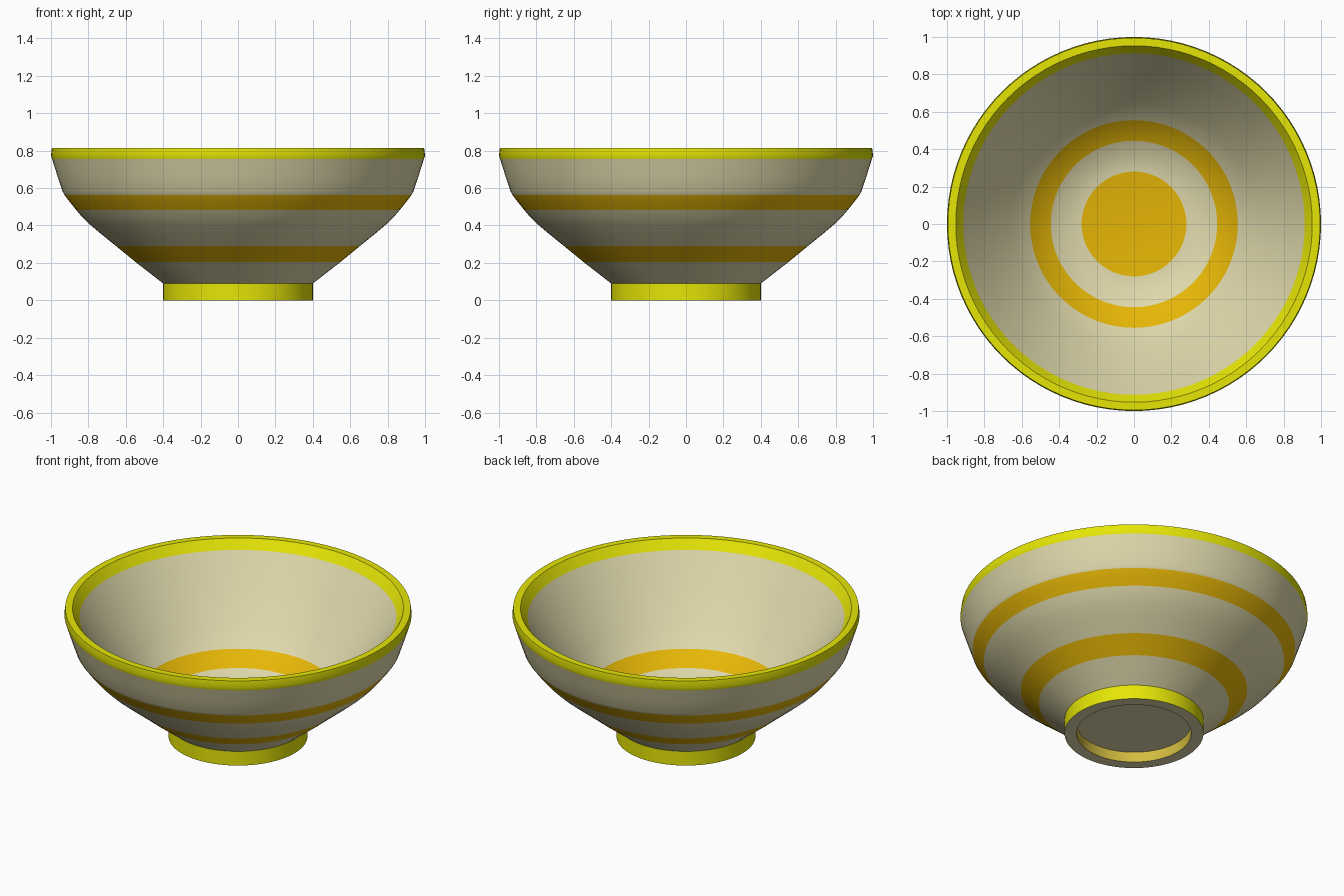
import bpy, bmesh, math

if "Cube" in bpy.data.objects:
    bpy.data.objects.remove(bpy.data.objects["Cube"])

SEGMENTS = 96


def make_material(name, colour):
    mat = bpy.data.materials.new(name)
    mat.diffuse_color = (*colour, 1.0)
    mat.use_nodes = True
    mat.node_tree.nodes["Principled BSDF"].inputs["Base Color"].default_value = mat.diffuse_color
    return mat


CREAM, YELLOW, ORANGE, GOLD = range(4)
materials = [
    make_material("cream", (0.74, 0.69, 0.41)),
    make_material("yellow", (0.79, 0.79, 0.002)),
    make_material("orange", (0.79, 0.47, 0.002)),
    make_material("pale_gold", (0.65, 0.50, 0.05)),
]


def lathe(name, profile):
    """Revolve (radius, z, colour of the band leading to the next point) about z."""
    bm = bmesh.new()
    rings = []
    for r, z, _ in profile:
        if r == 0:
            rings.append([bm.verts.new((0, 0, z))] * SEGMENTS)
        else:
            rings.append([bm.verts.new((r * math.cos(2 * math.pi * i / SEGMENTS),
                                        r * math.sin(2 * math.pi * i / SEGMENTS), z))
                          for i in range(SEGMENTS)])
    for (lower, upper, point) in zip(rings, rings[1:], profile):
        for i in range(SEGMENTS):
            j = (i + 1) % SEGMENTS
            corners = list(dict.fromkeys((lower[i], lower[j], upper[j], upper[i])))
            bm.faces.new(corners).material_index = point[2]
    bmesh.ops.recalc_face_normals(bm, faces=bm.faces)
    mesh = bpy.data.meshes.new(name)
    bm.to_mesh(mesh)
    bm.free()
    for mat in materials:
        mesh.materials.append(mat)
    obj = bpy.data.objects.new(name, mesh)
    bpy.context.collection.objects.link(obj)
    bpy.ops.object.select_all(action='DESELECT')
    obj.select_set(True)
    bpy.context.view_layer.objects.active = obj
    bpy.ops.object.shade_smooth_by_angle(angle=math.radians(30))
    return obj


# Whole bowl: underside, foot, outer wall, rim, inner wall, floor
lathe("bowl", [
    # recess under the foot and the foot ring
    (0, 0.068, CREAM), (0.33, 0.065, GOLD), (0.33, 0, CREAM), (0.40, 0, YELLOW),
    # outer wall with two stripes
    (0.40, 0.09, CREAM), (0.547, 0.204, ORANGE), (0.652, 0.29, CREAM),
    (0.73, 0.353, CREAM), (0.795, 0.408, CREAM), (0.833, 0.445, CREAM),
    (0.865, 0.483, ORANGE), (0.903, 0.53, ORANGE), (0.928, 0.564, CREAM),
    (0.937, 0.58, CREAM), (0.967, 0.67, CREAM),
    # rim
    (0.994, 0.755, YELLOW), (1.0, 0.775, YELLOW), (0.995, 0.815, YELLOW),
    (0.953, 0.815, YELLOW),
    # inner wall with one stripe, then the round floor patch
    (0.913, 0.758, CREAM), (0.84, 0.652, CREAM), (0.755, 0.535, CREAM),
    (0.65, 0.405, CREAM), (0.555, 0.297, ORANGE), (0.445, 0.226, CREAM),
    (0.36, 0.188, CREAM), (0.28, 0.172, ORANGE), (0, 0.17, ORANGE),
])
